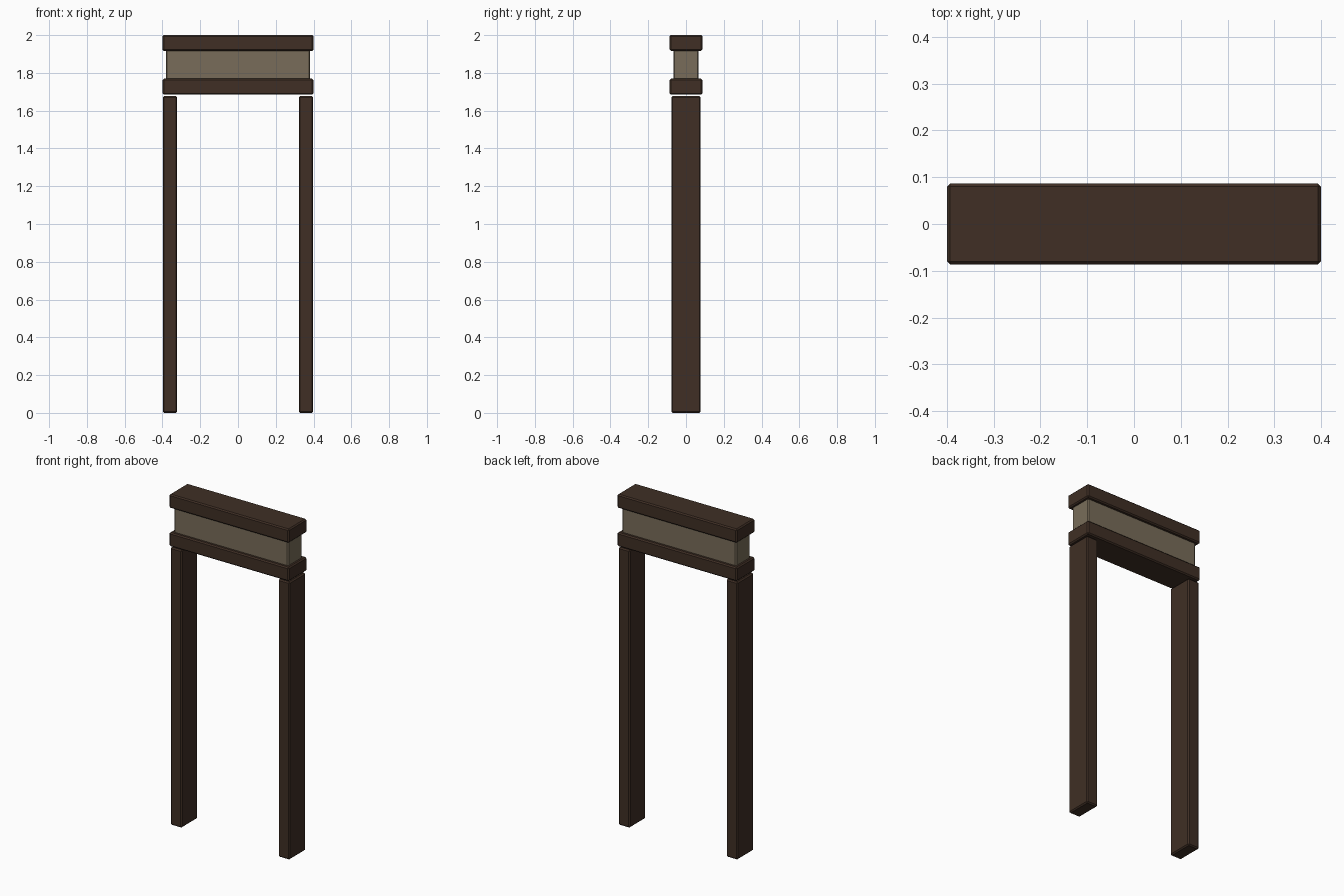
import bpy

if "Cube" in bpy.data.objects:
    bpy.data.objects.remove(bpy.data.objects["Cube"])


def material(name, rgb):
    m = bpy.data.materials.new(name)
    m.diffuse_color = (*rgb, 1.0)
    m.use_nodes = True
    m.node_tree.nodes["Principled BSDF"].inputs["Base Color"].default_value = m.diffuse_color
    return m


dark_wood = material("dark wood", (0.050, 0.028, 0.018))
tan_panel = material("tan panel", (0.190, 0.152, 0.100))


def block(name, x, y, z, mat, bevel=0.007):
    """Bevelled box spanning the given (min, max) ranges."""
    spans = (x, y, z)
    bpy.ops.mesh.primitive_cube_add(size=1, location=[(a + b) / 2 for a, b in spans])
    ob = bpy.context.object
    ob.name = name
    ob.scale = [b - a for a, b in spans]
    bpy.ops.object.transform_apply(location=False, rotation=False, scale=True)
    ob.data.materials.append(mat)
    mod = ob.modifiers.new("Bevel", "BEVEL")
    mod.width = bevel
    mod.segments = 1
    return ob


# Two upright posts
for side, name in ((-1, "left_post"), (1, "right_post")):
    xs = sorted((side * 0.322, side * 0.398))
    block(name, xs, (-0.078, 0.078), (0.0, 1.677), dark_wood)

# Lower lintel beam, sitting just clear of the posts
block("lower_beam", (-0.4, 0.4), (-0.087, 0.087), (1.685, 1.769), dark_wood)

# Recessed panel between the beams
block("lintel_panel", (-0.382, 0.382), (-0.067, 0.067), (1.76, 1.926), tan_panel)

# Top cap beam
block("top_beam", (-0.4, 0.4), (-0.087, 0.087), (1.917, 2.0), dark_wood)
